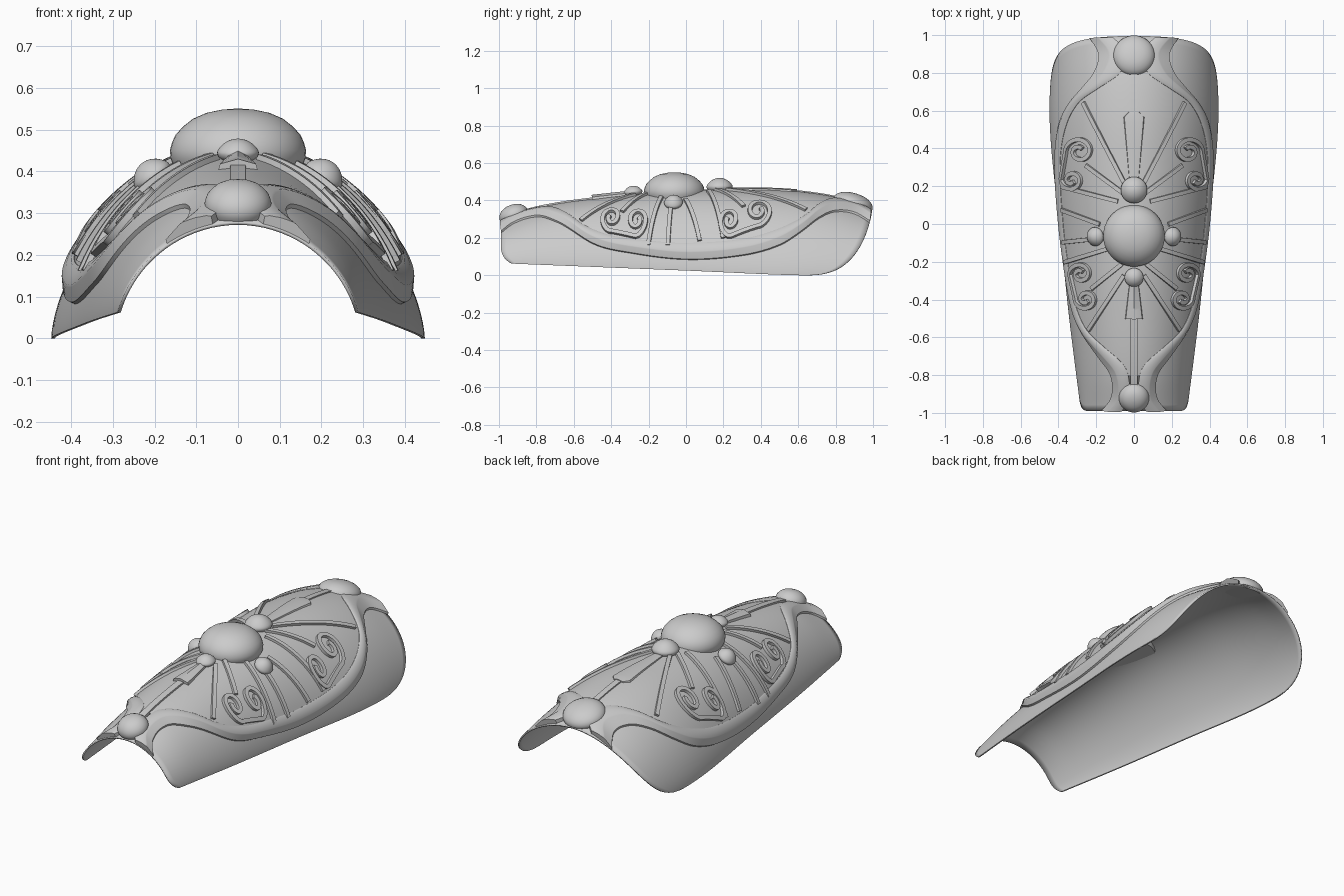
import bpy, math
from mathutils import Vector

if "Cube" in bpy.data.objects:
    bpy.data.objects.remove(bpy.data.objects["Cube"])

def curve(*pts):
    """Smooth 1D interpolation through (y, value) pairs."""
    n = len(pts)
    def slope(i):
        a, b = pts[max(i - 1, 0)], pts[min(i + 1, n - 1)]
        return (b[1] - a[1]) / (b[0] - a[0])
    def f(y):
        y = min(max(y, pts[0][0]), pts[-1][0])
        i = max(k for k in range(n - 1) if pts[k][0] <= y)
        (x0, v0), (x1, v1) = pts[i], pts[i + 1]
        h = x1 - x0
        t = (y - x0) / h
        return ((2*t**3 - 3*t**2 + 1) * v0 + (t**3 - 2*t**2 + t) * h * slope(i)
                + (3*t**2 - 2*t**3) * v1 + (t**3 - t**2) * h * slope(i + 1))
    return f

# Arched guard surface: half width, lower edge and crown height along y
width = curve((-1, .28), (-.5, .343), (0, .395), (.4, .438), (.65, .447), (1, .425))
low = curve((-1, .065), (-.5, .045), (0, .025), (.6, 0), (1, 0))
crown = curve((-1, .276), (-.8, .342), (-.5, .39), (0, .435), (.4, .44), (.6, .43), (.8, .40), (1, .345))
# Angles (degrees from the crown) of the inner and outer edge of the frame band
inner = curve((-1, 14), (-.92, 5), (-.78, 6), (-.72, 13), (-.65, 27), (-.55, 46), (-.4, 58), (-.2, 63),
              (0, 65), (.3, 61), (.5, 52), (.64, 39), (.72, 23), (.79, 10), (.9, 4), (1, 17))
outer = curve((-1, 40), (-.92, 25), (-.8, 24), (-.7, 37), (-.5, 64), (-.3, 73), (0, 78), (.3, 73),
              (.5, 64), (.62, 52), (.72, 38), (.8, 29), (.9, 26), (1, 35))
POW = 1.25

def surf(a, y):
    c = math.cos(a)
    c = math.copysign(abs(c) ** POW, c)
    return Vector((width(y) * math.sin(a), y, low(y) + (crown(y) - low(y)) * c))

def normal(a, y, e=.004):
    return (surf(a + e, y) - surf(a - e, y)).cross(surf(a, y + e) - surf(a, y - e)).normalized()

def point(a, y, off=0):
    return surf(a, y) + normal(a, y) * off

def ang(x, y):
    return math.asin(max(-1, min(1, x / width(y))))

def make(name, verts, faces, smooth=35):
    me = bpy.data.meshes.new(name)
    me.from_pydata([tuple(v) for v in verts], [], faces)
    ob = bpy.data.objects.new(name, me)
    bpy.context.collection.objects.link(ob)
    bpy.ops.object.select_all(action='DESELECT')
    ob.select_set(True)
    bpy.context.view_layer.objects.active = ob
    bpy.ops.object.shade_smooth_by_angle(angle=math.radians(smooth))
    return ob

def grid(name, rows, caps=False):
    m = len(rows[0])
    faces = [(i*m + j, i*m + j + 1, (i+1)*m + j + 1, (i+1)*m + j)
             for i in range(len(rows) - 1) for j in range(m - 1)]
    if caps:
        last = (len(rows) - 1) * m
        faces += [tuple(range(m - 1, -1, -1)), tuple(range(last, last + m))]
    return make(name, [v for r in rows for v in r], faces)

# Main shell with rounded corners
def y_range(t):
    t = abs(t)
    return (-.99 + .06 * max(0, (t - .65) / .35) ** 2.5, .6 + .395 * max(0, 1 - t ** 2.5) ** .4)

rows = []
ts = [math.sin(math.pi / 2 * (j / 32 - 1)) for j in range(65)]
for i in range(61):
    row = []
    for t in ts:
        y0, y1 = y_range(t)
        row.append(point(t * math.pi / 2, y0 + (y1 - y0) * i / 60))
    rows.append(row)
shell = grid("shell", rows)
mod = shell.modifiers.new("thickness", 'SOLIDIFY')
mod.thickness, mod.offset = .008, -1

# Raised inner panel
LIFT = .018
rows = []
for i in range(81):
    y = -.8 + 1.62 * i / 80
    a = math.radians(inner(y) + 1)
    rows.append([point(a * j / 20, y, LIFT) for j in range(-20, 21)])
grid("panel", rows)

# Frame band on both sides, crossing under the end studs, with a sloping outer wall
for s, side in ((1, "right"), (-1, "left")):
    rows = []
    for i in range(121):
        y = -.987 + 1.969 * i / 120
        ai, ao = math.radians(inner(y)), math.radians(outer(y))
        prof = [(0, -.003), (0, .02), (.08, .024), (.3, .027), (.54, .028), (.6, .026), (.97, .01), (1, -.003)]
        row = [point(s * (ai + (ao - ai) * k), y, h) for k, h in prof]
        rows.append(row[::s])
    grid("frame_band_" + side, rows, True)

# Ribbons lying on the panel
def ribbon(name, path, w=.012, h=.013, mirror=True, peak=0):
    for s in ((1, -1) if mirror else (1,)):
        pts = [(ang(s * x, y), y) for x, y in path]
        ctr = [point(a, y, LIFT) for a, y in pts]
        rows = []
        for i, (a, y) in enumerate(pts):
            n = normal(a, y)
            tan = ctr[min(i + 1, len(ctr) - 1)] - ctr[max(i - 1, 0)]
            sd = tan.cross(n).normalized()
            ww = w(i / (len(pts) - 1)) if callable(w) else w
            c = ctr[i]
            ring = [c - sd*ww - n*.008, c - sd*ww*.9 + n*h, c + n*(h + peak),
                    c + sd*ww*.9 + n*h, c + sd*ww - n*.008]
            rows.append(ring + [ring[0]])
        grid(name + ("_right" if s > 0 else "_left") * mirror, rows, True)

def line(p, q, n=14):
    return [(p[0] + (q[0] - p[0]) * i / n, p[1] + (q[1] - p[1]) * i / n) for i in range(n + 1)]

# Ribs radiating from the centre
for k, (p, q) in enumerate([((.05, .22), (.255, .64)), ((.05, .16), (.24, .31)), ((.08, .12), (.365, .2)),
                            ((.17, .0), (.36, .075)), ((.17, -.075), (.355, -.095)), ((.13, -.13), (.345, -.2)),
                            ((.06, -.21), (.21, -.34)), ((.05, -.27), (.225, -.56))]):
    ribbon("radial_rib_%d" % (k + 1), line(p, q))

# Paired scrolls: two tightening spirals joined along their outer side
def spiral(c, r, a0, turn, n=40):
    out = []
    for i in range(n + 1):
        t = i / n
        a = math.radians(a0 + turn * t)
        rr = r * (1 - .75 * t)
        out.append((c[0] + rr * math.cos(a), c[1] + rr * math.sin(a)))
    return out

def scroll_pair(name, c1, r1, c2, r2):
    first = spiral(c1, r1, -5, 500)[::-1]
    second = spiral(c2, r2, 5, -500)
    ribbon(name, first + line(first[-1], second[0], 4)[1:-1] + second, .0125, .016)

scroll_pair("upper_scrolls", (.27, .385), .072, (.308, .235), .056)
scroll_pair("lower_scrolls", (.262, -.262), .056, (.235, -.395), .056)

# Centre ridges and tapered darts
ribbon("rear_ridge", line((0, .5), (0, .82)), .018, .006, False)
ribbon("front_ridge", line((0, -.86), (0, -.45)), .02, .008, False)
ribbon("rear_dart", line((0, .22), (0, .59)),
       lambda t: .025 + .034 * t if t < .95 else .03, .005, False, .006)
ribbon("front_dart", line((0, -.5), (0, -.3)), lambda t: .048 - .024 * t, .01, False, .012)

# Domed studs turned from one profile
DOME = [(.75, -.45), (.93, -.25), (1, 0), (.99, .14), (.93, .3), (.82, .48),
        (.66, .69), (.46, .86), (.24, .965), (.05, 1)]
FULL = [(.93, -.7), (.99, -.45), (1, -.2), (.97, .02), (.92, .24), (.81, .48),
        (.66, .71), (.46, .88), (.24, .97), (.05, 1)]

def stud(name, x, y, r, h, base, upright=False, prof=DOME):
    seg, a = 40, ang(x, y)
    verts = [(r*p*math.cos(2*math.pi*j/seg), r*p*math.sin(2*math.pi*j/seg), h*z)
             for p, z in prof for j in range(seg)]
    faces = [(i*seg + j, i*seg + (j+1) % seg, (i+1)*seg + (j+1) % seg, (i+1)*seg + j)
             for i in range(len(prof) - 1) for j in range(seg)]
    faces += [tuple(range(seg - 1, -1, -1)), tuple(range((len(prof)-1)*seg, len(prof)*seg))]
    ob = make(name, verts, faces, 50)
    ob.location = point(a, y, base)
    if not upright:
        ob.rotation_euler = normal(a, y).to_track_quat('Z', 'Y').to_euler()

stud("centre_stud", 0, -.06, .163, .083, .036, True, FULL)
stud("rear_inner_stud", 0, .18, .07, .05, .03)
stud("front_inner_stud", 0, -.28, .05, .035, .03)
stud("rear_end_stud", 0, .89, .11, .045, .018, False, FULL)
stud("front_end_stud", 0, -.915, .08, .045, .028, False, FULL)
for s, side in ((1, "right"), (-1, "left")):
    stud("side_stud_" + side, s * .19, -.065, .05, .04, .026)
